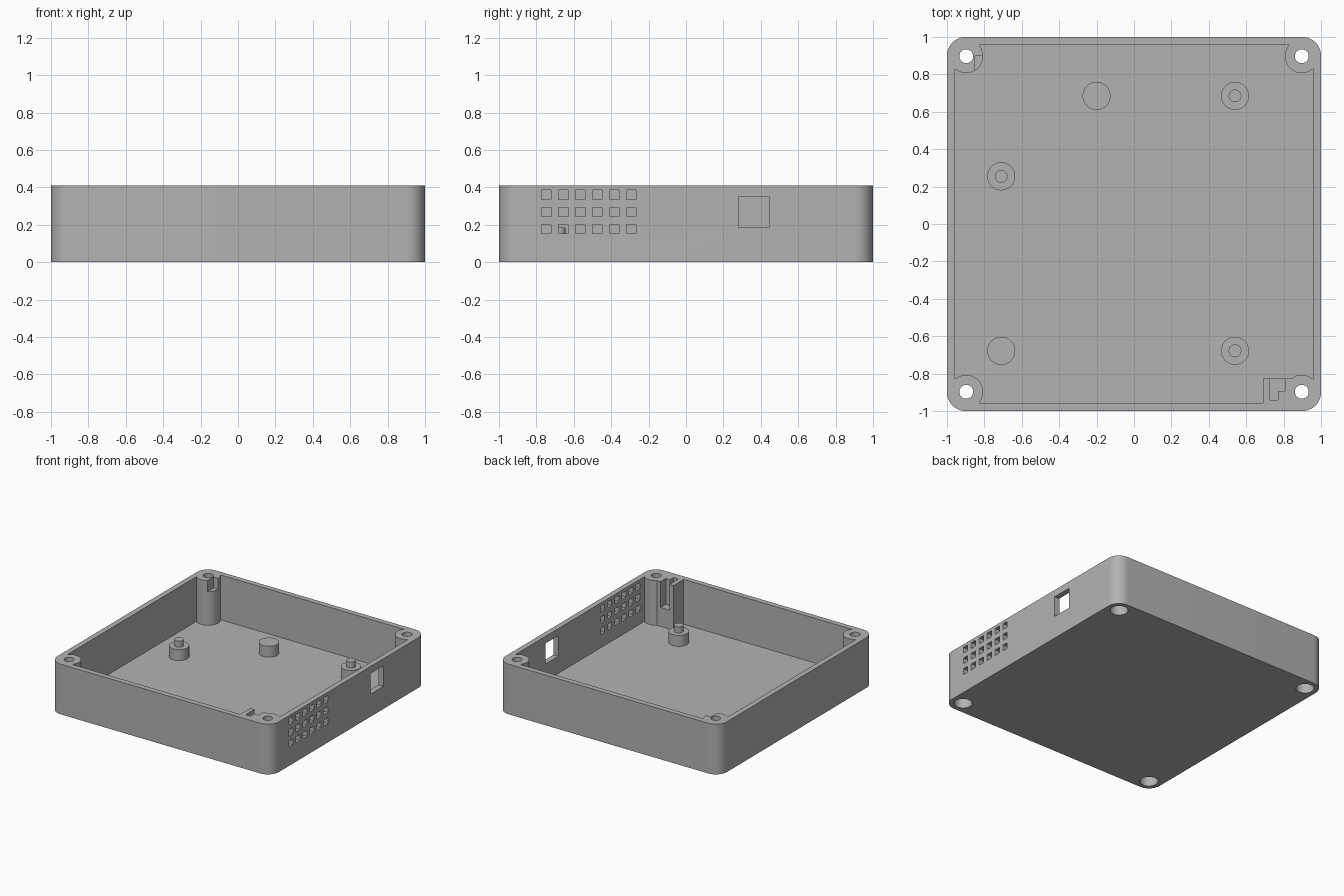
import bpy, bmesh, math

if "Cube" in bpy.data.objects:
    bpy.data.objects.remove(bpy.data.objects["Cube"], do_unlink=True)

HEIGHT, FLOOR, INNER = 0.41, 0.045, 0.956
POST = 0.897                      # corner post centre offset
CORNERS = [(sx * POST, sy * POST) for sx in (-1, 1) for sy in (-1, 1)]

grey = bpy.data.materials.new("light grey plastic")
grey.use_nodes = True
colour = (0.45, 0.45, 0.45, 1)
grey.diffuse_color = colour
grey.node_tree.nodes["Principled BSDF"].inputs["Base Color"].default_value = colour


def prism(name, outline, z0, z1):
    """Extrude a closed counter-clockwise outline from z0 to z1."""
    bm = bmesh.new()
    face = bm.faces.new([bm.verts.new((x, y, z0)) for x, y in outline])
    top = bmesh.ops.extrude_face_region(bm, geom=[face])["geom"]
    for v in top:
        if isinstance(v, bmesh.types.BMVert):
            v.co.z = z1
    bmesh.ops.recalc_face_normals(bm, faces=bm.faces)
    mesh = bpy.data.meshes.new(name)
    bm.to_mesh(mesh)
    bm.free()
    mesh.materials.append(grey)
    obj = bpy.data.objects.new(name, mesh)
    bpy.context.collection.objects.link(obj)
    return obj


def box(name, x0, x1, y0, y1, z0, z1):
    return prism(name, [(x0, y0), (x1, y0), (x1, y1), (x0, y1)], z0, z1)


def cylinder(name, x, y, r, z0, z1, n=48):
    ring = [2 * math.pi * i / n for i in range(n)]
    return prism(name, [(x + r * math.cos(a), y + r * math.sin(a)) for a in ring], z0, z1)


def activate(obj):
    bpy.ops.object.select_all(action="DESELECT")
    obj.select_set(True)
    bpy.context.view_layer.objects.active = obj


def cut(target, cutter):
    """Subtract the cutter and discard it."""
    mod = target.modifiers.new("cut", "BOOLEAN")
    mod.operation, mod.solver, mod.object = "DIFFERENCE", "EXACT", cutter
    activate(target)
    bpy.ops.object.modifier_apply(modifier=mod.name)
    bpy.data.objects.remove(cutter, do_unlink=True)


def smooth(obj):
    activate(obj)
    bpy.ops.object.shade_smooth_by_angle(angle=math.radians(30))


# Outer body with rounded vertical corners
R, STEPS = 0.1, 12
outline = []
for quarter, (sx, sy) in enumerate([(1, 1), (-1, 1), (-1, -1), (1, -1)]):
    for i in range(STEPS + 1):
        a = math.pi / 2 * (quarter + i / STEPS)
        outline.append((sx * (1 - R) + R * math.cos(a), sy * (1 - R) + R * math.sin(a)))
case = prism("case_shell", outline, 0, HEIGHT)

# Cavity that leaves the corner posts and the slotted bracket standing
cavity = box("cavity", -INNER, INNER, -INNER, INNER, FLOOR, 0.6)
for x, y in CORNERS:
    cut(cavity, cylinder("post", x, y, 0.09, -0.1, 0.8))
cut(cavity, box("bracket", 0.69, 0.9, -1.1, -0.826, -0.1, 0.8))
cut(case, cavity)

# Screw holes with wide counterbores underneath
for x, y in CORNERS:
    cut(case, cylinder("screw_hole", x, y, 0.037, -0.1, 0.6))
    cut(case, cylinder("counterbore", x, y, 0.067, -0.1, 0.1))

# L-shaped slot in the bracket, notch in the opposite post
slot = [(0.727, -0.94), (0.77, -0.94), (0.77, -0.893), (0.808, -0.893),
        (0.808, -0.8), (0.727, -0.8)]
cut(case, prism("bracket_slot", slot, 0.2, 0.6))
cut(case, box("post_notch", -0.85, -0.79, 0.79, 0.897, 0.32, 0.6))

# Port window and vent grid through the side wall
cut(case, box("port", 0.9, 1.1, 0.28, 0.445, 0.185, 0.352))
for col in range(6):
    for row in range(3):
        y, z = -0.747 + 0.091 * col, 0.178 + 0.091 * row
        cut(case, box("vent", 0.92, 1.1, y - 0.025, y + 0.025, z - 0.025, z + 0.025))
smooth(case)

# Board standoffs, three of them with locating pegs
for i, (x, y, peg) in enumerate([(-0.2, 0.685, False), (0.54, 0.685, True),
                                 (-0.71, 0.255, True), (-0.71, -0.678, False),
                                 (0.54, -0.678, True)], 1):
    smooth(cylinder(f"standoff_{i}", x, y, 0.075, FLOOR - 0.01, 0.135))
    if peg:
        smooth(cylinder(f"locating_peg_{i}", x, y, 0.034, 0.125, 0.185))
